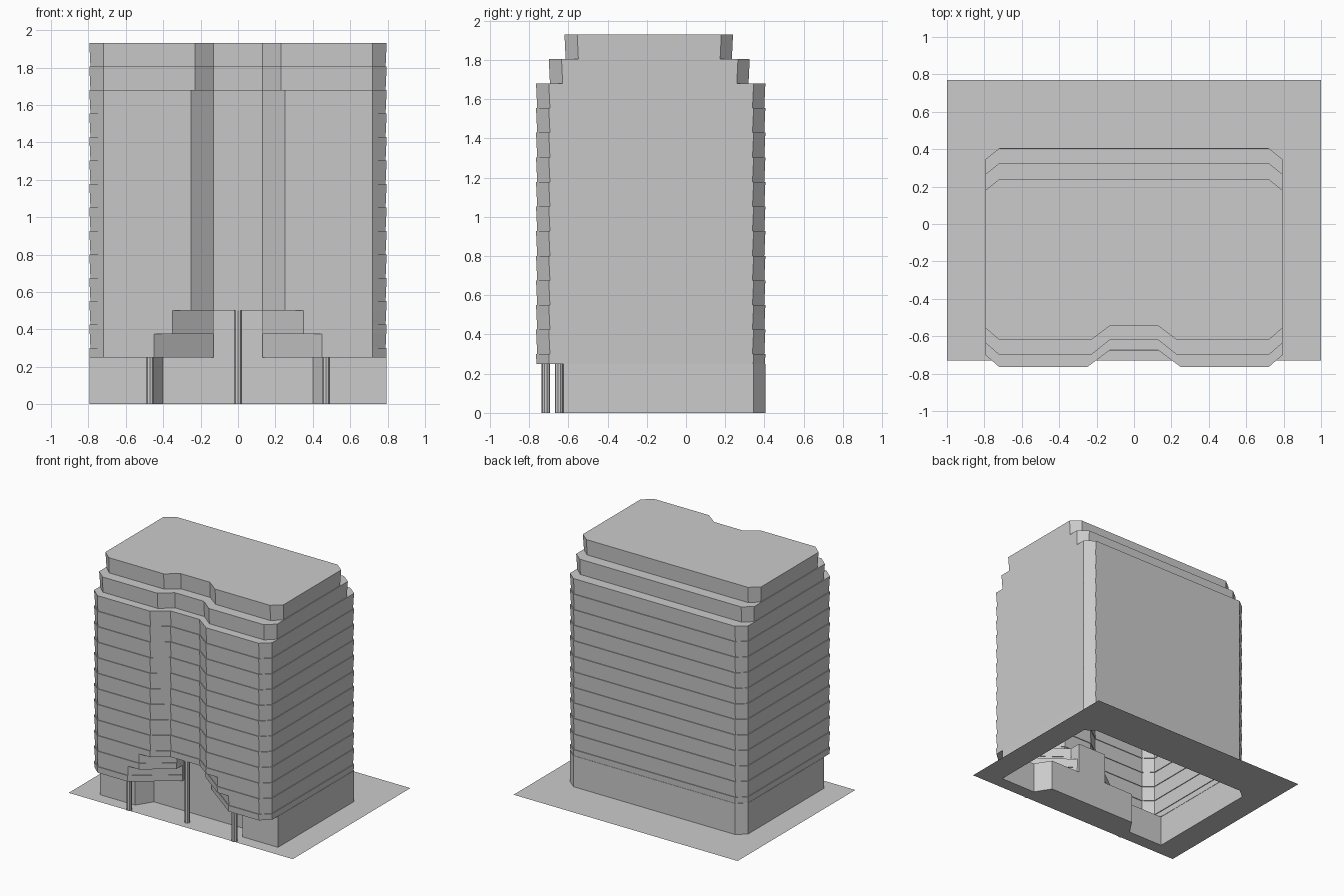
import bpy, bmesh

cube = bpy.data.objects.get("Cube")
if cube:
    bpy.data.objects.remove(cube, do_unlink=True)

# Single flat colour
grey = bpy.data.materials.new("light_grey")
grey.use_nodes = True
grey.diffuse_color = (0.6, 0.6, 0.6, 1)
bsdf = next(n for n in grey.node_tree.nodes if n.type == 'BSDF_PRINCIPLED')
bsdf.inputs["Base Color"].default_value = (0.6, 0.6, 0.6, 1)

FLOOR = 0.1255      # storey height
SHOULDER = 1.68     # top of the full-depth storeys
SIDE, CORNER, NOTCH = 0.795, 0.72, 0.13
RECESS = -0.5       # entrance wall


def make_object(name, bm):
    mesh = bpy.data.meshes.new(name)
    bm.to_mesh(mesh)
    bm.free()
    mesh.materials.append(grey)
    obj = bpy.data.objects.new(name, mesh)
    bpy.context.collection.objects.link(obj)
    return obj


def mirrored(half):
    """Close a half outline (back to front) across x = 0."""
    return half + [(-x, y) for x, y in reversed(half)]


def storey_outline(back, front, notch_x, notch_y, inner_y=None, inset=0):
    """Chamfered slab plan with a splayed notch in the front."""
    inner = notch_y + inset if inner_y is None else inner_y
    b, f, s = back - inset, front + inset, SIDE - inset
    return mirrored([(CORNER, b), (s, b - 0.06), (s, f + 0.065), (CORNER, f),
                     (notch_x, f), (NOTCH, notch_y + inset), (NOTCH, inner)])


ground = mirrored([(CORNER, 0.405), (SIDE, 0.345), (SIDE, -0.6), (SIDE, -0.625),
                   (0.48, -0.625), (0.4, RECESS), (NOTCH, RECESS)])

# Vertical zones: bottom, top, plan parameters
zones = [
    (0.25, 0.375, (0.405, -0.765, 0.45, -0.525, RECESS)),
    (0.375, 0.5, (0.405, -0.765, 0.35, -0.6, RECESS)),
    (0.5, SHOULDER, (0.405, -0.765, 0.25, -0.675)),
    (SHOULDER, SHOULDER + FLOOR, (0.325, -0.7, 0.23, -0.62)),
    (SHOULDER + FLOOR, SHOULDER + 2 * FLOOR, (0.24, -0.62, 0.23, -0.545)),
]
floor_lines = [SHOULDER + FLOOR * k for k in range(-12, 3)]

# Every storey leans out slightly towards its top edge
rings = [(0, ground), (0.25, ground)]
for low, high, plan in zones:
    for a, b in zip(floor_lines, floor_lines[1:]):
        start, end = max(a, low), min(b, high)
        if end - start < 0.001:
            continue
        for z in (start, end):
            inset = 0.006 * (b - z) / FLOOR
            rings.append((z, storey_outline(*plan, inset=inset)))

# Tower: hollow shell lofted through all rings, closed by the roof
bm = bmesh.new()
loops = [[bm.verts.new((x, y, z)) for x, y in pts] for z, pts in rings]
for lower, upper in zip(loops, loops[1:]):
    n = len(lower)
    for i in range(n):
        j = (i + 1) % n
        face = bm.faces.new((lower[i], lower[j], upper[j], upper[i]))
        if face.calc_area() < 1e-7:
            bm.faces.remove(face)
bm.faces.new(loops[-1])
bmesh.ops.remove_doubles(bm, verts=bm.verts[:], dist=1e-5)
bmesh.ops.recalc_face_normals(bm, faces=bm.faces[:])
make_object("tower_shell", bm)

# Ground sheet with an opening under the tower
bm = bmesh.new()
edges = []
for pts in ([(-1, -0.73), (1, -0.73), (1, 0.77), (-1, 0.77)], ground):
    vs = [bm.verts.new((x, y, 0)) for x, y in pts]
    edges += [bm.edges.new((v, vs[i - 1])) for i, v in enumerate(vs)]
bmesh.ops.triangle_fill(bm, use_beauty=True, edges=edges, normal=(0, 0, 1))
bmesh.ops.dissolve_limit(bm, angle_limit=0.01, verts=bm.verts[:], edges=bm.edges[:])
for face in bm.faces:
    face.normal_update()
    if face.normal.z < 0:
        face.normal_flip()
make_object("ground_sheet", bm)

# Entrance columns
for name, x, y, height in (("right_column", -0.47, -0.715, 0.25),
                           ("centre_column", 0, -0.647, 0.5),
                           ("left_column", 0.47, -0.715, 0.25)):
    bm = bmesh.new()
    bmesh.ops.create_cone(bm, cap_ends=True, segments=10, radius1=0.022,
                          radius2=0.022, depth=height)
    bmesh.ops.translate(bm, verts=bm.verts[:], vec=(x, y, height / 2))
    make_object(name, bm)
